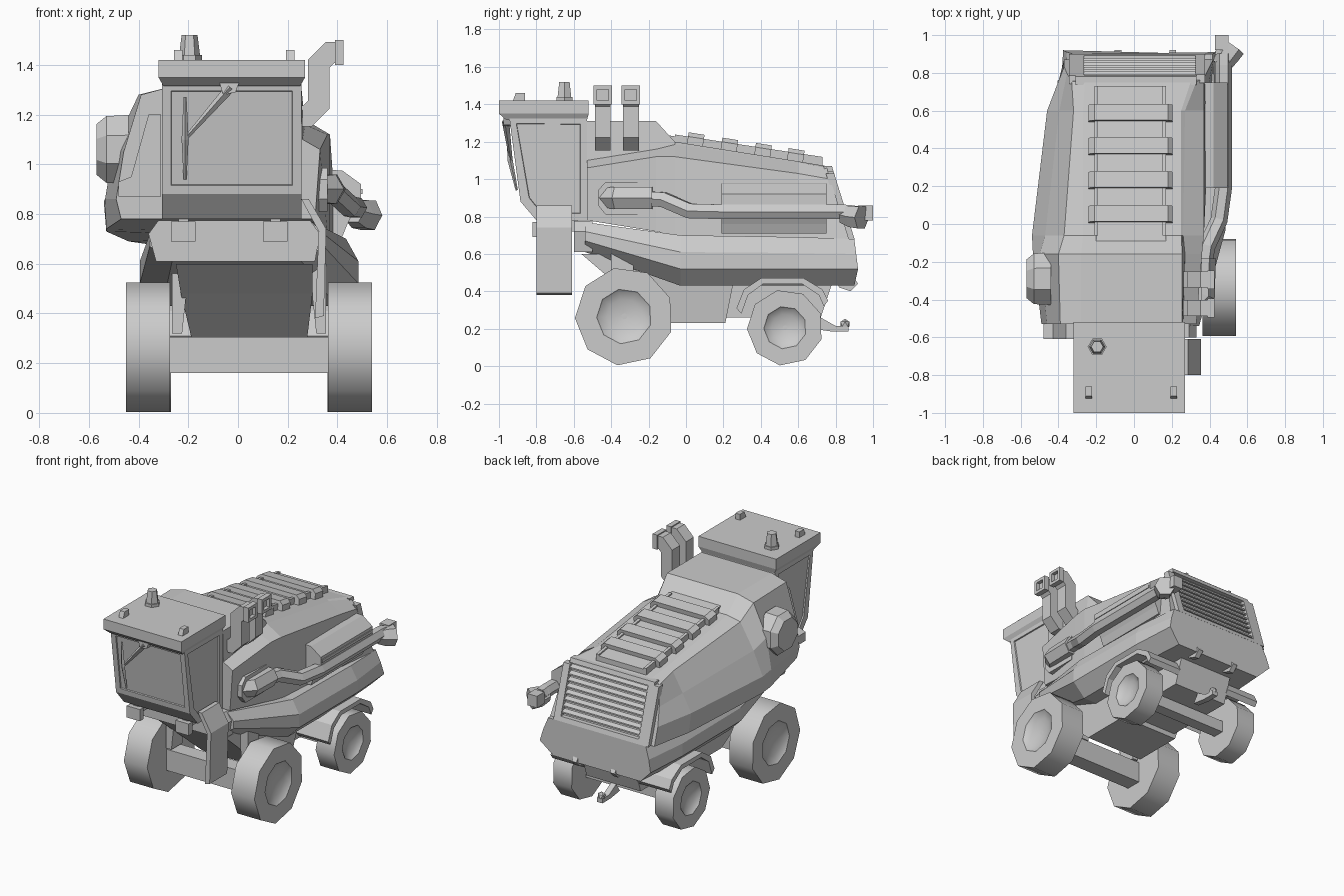
import bpy, bmesh, math
from mathutils import Vector

if "Cube" in bpy.data.objects:
    bpy.data.objects.remove(bpy.data.objects["Cube"])

CX = 0.045  # axis of the running gear


def finish(name, bm, smooth=()):
    bmesh.ops.recalc_face_normals(bm, faces=bm.faces)
    for f in smooth:
        f.smooth = True
        for e in f.edges:
            e.smooth = e.calc_face_angle(0) < .8
    me = bpy.data.meshes.new(name)
    bm.to_mesh(me)
    bm.free()
    ob = bpy.data.objects.new(name, me)
    bpy.context.collection.objects.link(ob)
    return ob


def loft(name, rings, smooth_bands=(), done=True):
    """Skin a list of equally long rings of 3D points and cap both ends."""
    bm = bmesh.new()
    vs = [[bm.verts.new(p) for p in r] for r in rings]
    n, smooth = len(vs[0]), []
    for k, (a, b) in enumerate(zip(vs, vs[1:])):
        for i in range(n):
            f = bm.faces.new((a[i], a[(i + 1) % n], b[(i + 1) % n], b[i]))
            if k in smooth_bands:
                smooth.append(f)
    bm.faces.new(vs[0][::-1])
    bm.faces.new(vs[-1])
    return finish(name, bm, smooth) if done else bm


def prism(name, pts, axis, a, b):
    """Extrude a 2D profile along x (points are y,z) or y (points are x,z)."""
    put = (lambda p, t: (t, p[0], p[1])) if axis == 'x' else (lambda p, t: (p[0], t, p[1]))
    return loft(name, [[put(p, t) for p in pts] for t in (a, b)])


def box(name, x0, x1, y0, y1, z0, z1):
    return prism(name, [(y0, z0), (y1, z0), (y1, z1), (y0, z1)], 'x', x0, x1)


def pipe(name, path, radii, n=6, spin=0.0, ref=(0, 0, 1)):
    pts = [Vector(p) for p in path]
    if not isinstance(radii, (list, tuple)):
        radii = [radii] * len(pts)
    rings = []
    for i, p in enumerate(pts):
        d0 = (p - pts[i - 1]).normalized() if i else (pts[1] - p).normalized()
        d1 = (pts[i + 1] - p).normalized() if i < len(pts) - 1 else d0
        t = (d0 + d1).normalized()
        side = t.cross(Vector(ref)).normalized()
        up = side.cross(t)
        bend = d1 - d0  # mitre: stretch the ring across the bend
        ring = []
        for k in range(n):
            a = spin + 2 * math.pi * k / n
            o = (side * math.cos(a) + up * math.sin(a)) * radii[i]
            if bend.length > 1e-4:
                m = bend.normalized()
                o += m * o.dot(m) * (1 / max(t.dot(d0), 0.4) - 1)
            ring.append(p + o)
        rings.append(ring)
    return loft(name, rings)


# main hull, lofted front to back
secs = [
    (-.53, [(-.47, .78), (-.49, .86), (-.46, 1.05), (-.39, 1.28), (-.28, 1.31), (.255, 1.31), (.26, 1.1), (.33, 1.06), (.31, .78)]),
    (-.16, [(-.53, .74), (-.535, .86), (-.50, 1.07), (-.40, 1.28), (-.28, 1.31), (.255, 1.31), (.27, 1.16), (.36, 1.12), (.36, .72)]),
    (-.06, [(-.53, .73), (-.54, .85), (-.47, 1.01), (-.37, 1.18), (-.27, 1.2), (.25, 1.2), (.26, 1.185), (.37, 1.12), (.37, .70)]),
    (.60, [(-.44, .69), (-.46, .83), (-.395, .95), (-.32, 1.08), (-.27, 1.095), (.25, 1.095), (.27, 1.09), (.37, 1.03), (.40, .69)]),
    (None, [(-.37, .68), (-.37, .8), (-.355, .92), (-.33, 1.05), (-.26, 1.07), (.3, 1.07), (.33, 1.06), (.37, 1.0), (.42, .68)]),
]
rear_y = lambda z: .775 + (1.07 - z) * .31
loft("hull", [[(x, rear_y(z) - .025 if y is None else y, z) for x, z in s] for y, s in secs])

# lower skirt
rings = []
for y, w, zt, zm, zb in [(-.54, .35, .77, .67, .61), (-.03, .44, .70, .52, .43), (.6, .44, .69, .52, .43), (.91, .42, .68, .52, .43)]:
    sh, rear = (-.05 if y < -.4 else 0), y > .9
    half = [(w - .05, y - .01 * rear, zt), (w - .02 * rear, y, zm + (zt - zm) * .5),
            (w, y + .01 * rear, zm), (w - .09, y - .01 * rear, zb)]
    rings.append([(CX + sh + x, v, z) for x, v, z in half] + [(CX + sh - x, v, z) for x, v, z in reversed(half)])
loft("skirt", rings)
loft("front_bumper", [[(-.32, y, .775), (-.36, y, .72), (-.33, y, .61), (.31, y, .61), (.33, y, .72), (.29, y, .775)] for y in (-.6, -.5)])

# belly and chassis
loft("belly", [[(-.25, -.56, .6), (.3, -.56, .6), (.3, .28, .6), (-.25, .28, .6)],
               [(-.23, -.42, .48), (.3, -.42, .48), (.3, .26, .48), (-.23, .26, .48)],
               [(-.17, -.14, .23), (.27, -.14, .23), (.27, .21, .23), (-.17, .21, .23)]])
prism("rear_chassis", [(.2, .5), (.8, .5), (.72, .26), (.2, .26)], 'x', -.16, .25)

# cab with recessed windscreen and side windows
cab = [(-.53, .78), (-.8, .78), (-.885, .88), (-.945, 1.33), (-.53, 1.33)]
bm = loft("cab", [[(x, y, z) for y, z in cab] for x in (-.305, .255)], done=False)
bmesh.ops.recalc_face_normals(bm, faces=bm.faces)
panes = [min(bm.faces, key=lambda f: f.calc_center_median().y)] + [f for f in bm.faces if abs(f.normal.x) > .9]
for f in panes:
    bmesh.ops.inset_region(bm, faces=[f], thickness=.05, depth=0)
    bmesh.ops.inset_region(bm, faces=[f], thickness=.003, depth=-.008)
finish("cab", bm)

# roof slab with chamfered underside
loft("roof", [[(x0, y0, z), (x1, y0, z), (x1, y1, z), (x0, y1, z)] for x0, x1, y0, y1, z in
              [(-.30, .25, -.96, -.53, 1.315), (-.32, .27, -1, -.52, 1.35), (-.32, .27, -1, -.52, 1.42)]])
pipe("beacon_base", [(-.195, -.65, 1.42), (-.195, -.65, 1.44)], .05, ref=(0, 1, 0))
pipe("beacon", [(-.195, -.65, 1.44), (-.195, -.65, 1.52)], [.042, .032], ref=(0, 1, 0))
for x in (-.24, .21):
    prism("roof_lamp", [(-.925, 1.42), (-.86, 1.42), (-.86, 1.46), (-.91, 1.46)], 'x', x - .017, x + .017)

# wiper
pipe("wiper_arm", [(-.03, -.965, 1.31), (-.215, -.935, 1.1)], [.02, .008], 4)
pipe("wiper_blade", [(-.213, -.955, 1.27), (-.213, -.94, 1.1), (-.213, -.905, .94)], [.006, .014, .006], 4, ref=(1, 0, 0))
prism("wiper_mount", [(-.075, 1.33), (.005, 1.33), (-.01, 1.29), (-.06, 1.28)], 'y', -.975, -.93)

# front bumper lamps and brackets
for x in (-.22, .15):
    box("front_lamp", x - .05, x + .05, -.82, -.78, .69, .77)
    box("lamp_bracket", x - .02, x + .02, -.79, -.58, .72, .785)

# side step plate
prism("step_plate", [(.255, .86), (.285, .86), (.355, .74), (.345, .39), (.31, .38), (.325, .73)], 'y', -.8, -.61)

# front left shoulder panel and round side housing
prism("shoulder_panel", [(-.48, .87), (-.31, .87), (-.31, 1.2), (-.36, 1.2), (-.43, .95), (-.48, .93)], 'y', -.61, -.5)
pipe("side_housing", [(-.44, -.29, 1.06), (-.53, -.29, 1.06), (-.57, -.29, 1.06)], [.15, .145, .11], 8, math.pi / 8)

# top deck plate and cross ribs, following the slope
deck = lambda y: 1.2 - (y + .07) * .158
prism("deck_plate", [(-.1, deck(-.1) - .03), (-.1, deck(-.1) + .03), (.73, deck(.73) + .035), (.73, deck(.73) - .03)], 'x', -.2, .17)
for x0, x1 in ((-.21, -.19), (.15, .17)):
    prism("deck_rail", [(-.06, deck(-.06)), (-.06, deck(-.06) + .04), (.73, deck(.73) + .045), (.73, deck(.73))], 'x', x0, x1)
for y in (.05, .23, .41, .585):
    q = [(-.24, -.01), (-.24, .04), (-.21, .062), (.18, .062), (.205, .04), (.205, -.01)]
    loft("deck_rib", [[(x, t + d * .15, deck(t) + d) for x, d in q] for t in (y - .045, y + .04)])

# rear grille: frame and slats over the recessed rear face
def rear_bar(name, x0, x1, z0, z1, out=.005):
    prism(name, [(rear_y(z0) - .04, z0), (rear_y(z0) + out, z0), (rear_y(z1) + out, z1), (rear_y(z1) - .04, z1)], 'x', x0, x1)
rear_bar("grille_side", -.345, -.265, .68, 1.05)
rear_bar("grille_side", .325, .375, .68, 1.03)
rear_bar("grille_top", -.31, .33, 1.04, 1.07)
rear_bar("grille_bottom", -.345, .375, .68, .71)
for k in range(8):
    z = .735 + k * .039
    prism("grille_slat", [(rear_y(z) - .04, z + .018), (rear_y(z), z + .002), (rear_y(z), z - .008), (rear_y(z) - .04, z + .004)], 'x', -.27, .33)

# twin intake stacks
for y in (-.445, -.295):
    pipe("intake_stack", [(.2, y, 1.195), (.28, y, 1.195), (.325, y, 1.24), (.325, y, 1.405), (.37, y, 1.45), (.4, y, 1.45)],
         .06, 4, math.pi / 4, ref=(0, 1, 0))
    for s in (-1, 1):
        box("intake_rim", .39, .425, y + s * .04 - .01, y + s * .04 + .01, 1.4, 1.5)
        box("intake_rim", .39, .425, y - .05, y + .05, 1.45 + s * .04 - .01, 1.45 + s * .04 + .01)

# exhaust: surround, manifold, long pipe, tip
prism("exhaust_surround", [(-.47, .86), (-.43, .81), (-.2, .81), (-.2, .985), (-.43, .985), (-.47, .94)], 'x', .3, .36)
pipe("exhaust_manifold", [(.31, -.43, .9), (.36, -.37, .9), (.365, -.18, .9)], [.06, .068, .068])
pipe("exhaust_pipe", [(.36, -.28, .9), (.385, -.12, .89), (.45, .02, .83), (.475, .2, .825), (.475, .84, .825), (.475, .9, .82)], .045)
pipe("exhaust_tip", [(.465, .84, .81), (.49, .89, .8), (.525, .94, .795)], [.05, .065, .068])
box("exhaust_end", .43, .5, .92, 1.0, .78, .86)

# side vent box with slots
prism("side_vent", [(.33, .98), (.42, .975), (.495, .92), (.495, .865), (.44, .76), (.42, .71), (.33, .71)], 'y', .19, .75)
box("vent_strip", .4, .5, .2, .74, .88, .9)

# rear wheel arches
arch = [(.27, .31), (.31, .41), (.40, .47), (.63, .47), (.73, .41), (.76, .35)]
for s in (-1, 1):
    inner = [(.53 + (y - .53) * .9, z - .03) for y, z in arch]
    prism("wheel_arch", arch + inner[::-1], 'x', CX + s * .2, CX + s * .45)

# wheels: nine-sided tyres with smooth dished hubs, plus axles
for name, y, r, x0, x1 in (("front", -.33, .264, .318, .495), ("rear", .53, .204, .315, .455)):
    for s in (-1, 1):
        prof = [(x0, 1), (x1, 1), (x1, .56), (x1 - .008, .53), (x1 - .025, .36), (x1 - .035, .2), (x1 - .038, .06)]
        loft(name + "_wheel", [[(CX + s * x, y + r * q * math.cos(a), r + .002 + r * q * math.sin(a))
             for a in (math.radians(-98 + 40 * k) for k in range(9))] for x, q in prof], (0, 2, 3, 4, 5))
    h = .055 if name == "front" else .04
    box(name + "_axle", CX - x0, CX + x0, y - h, y + h, .16, .305 if h > .05 else .24)
for s in (-1, 1):
    prism("front_strut", [(CX + s * .24, .6), (CX + s * .31, .6), (CX + s * .31, .32), (CX + s * .27, .32)], 'y', -.4, -.28)

# tow hitch and rear hooks
prism("hitch_bar", [(.68, .2), (.72, .26), (.8, .215), (.87, .215), (.87, .185), (.78, .185)], 'x', CX - .02, CX + .02)
bm = bmesh.new()
bmesh.ops.create_icosphere(bm, subdivisions=1, radius=.028)
bmesh.ops.translate(bm, verts=bm.verts, vec=(CX, .85, .225))
finish("hitch_ball", bm)
for x in (CX - .13, CX + .16):
    prism("rear_hook", [(.8, .46), (.9, .47), (.92, .44), (.88, .4), (.82, .42)], 'x', x - .018, x + .018)
